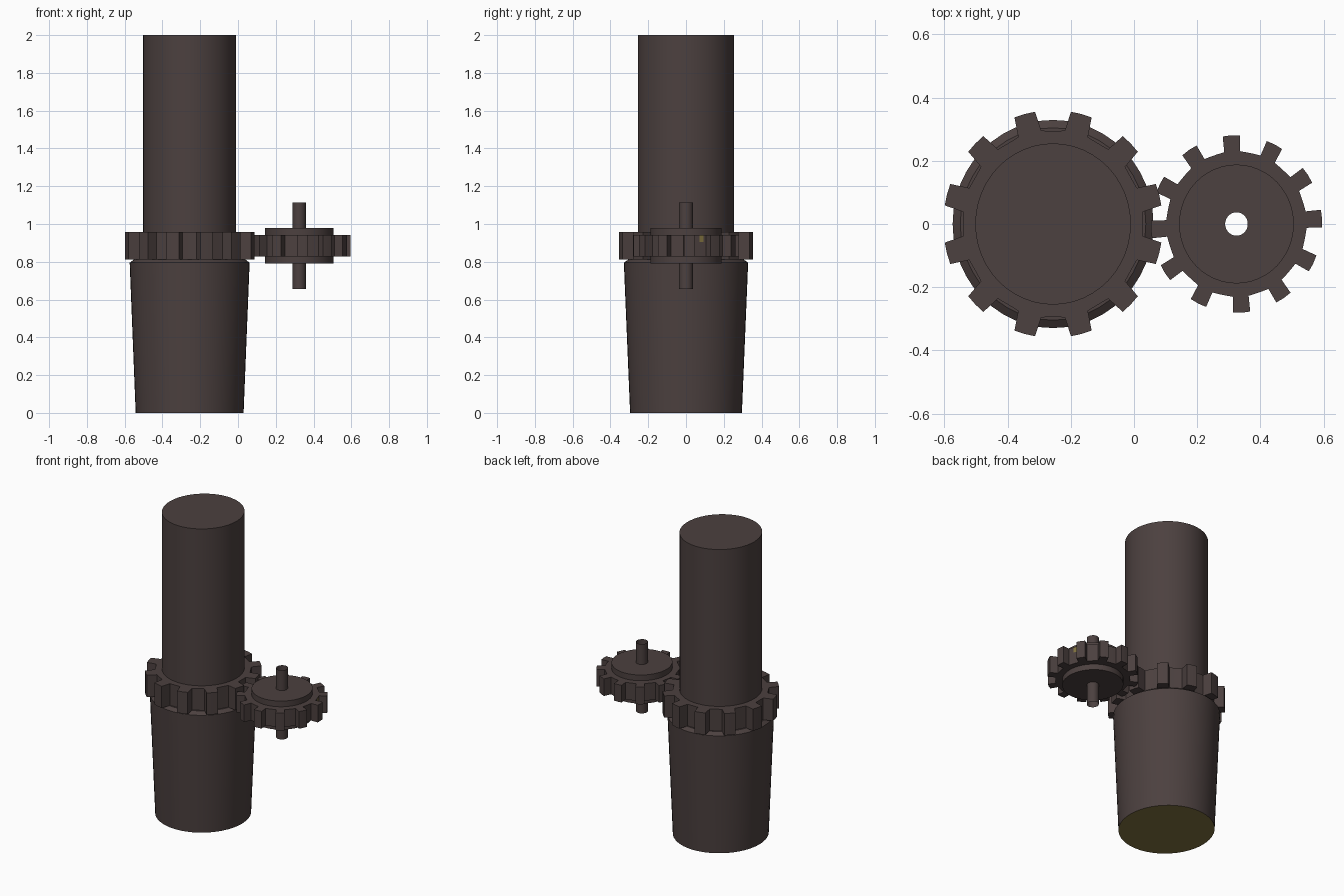
import bpy, bmesh
from math import sin, cos, pi, radians
from mathutils import Vector

cube = bpy.data.objects.get("Cube")
if cube:
    bpy.data.objects.remove(cube)

SQUASH = 0.965          # the round parts are slightly narrower in x
MAIN_X, SIDE_X = -0.256, 0.324


def material(name, color):
    m = bpy.data.materials.new(name)
    m.use_nodes = True
    m.diffuse_color = (*color, 1)
    m.node_tree.nodes["Principled BSDF"].inputs["Base Color"].default_value = (*color, 1)
    return m


brown = material("dark brown metal", (0.072, 0.052, 0.05))
olive = material("olive gold", (0.22, 0.17, 0.05))


def finish(name, bm, x, mats=(brown,), recalc=True):
    if recalc:
        bmesh.ops.recalc_face_normals(bm, faces=bm.faces)
    mesh = bpy.data.meshes.new(name)
    bm.to_mesh(mesh)
    bm.free()
    for m in mats:
        mesh.materials.append(m)
    ob = bpy.data.objects.new(name, mesh)
    ob.location.x = x
    bpy.context.collection.objects.link(ob)
    bpy.ops.object.select_all(action='DESELECT')
    ob.select_set(True)
    bpy.context.view_layer.objects.active = ob
    bpy.ops.object.shade_smooth_by_angle(angle=radians(25))
    return ob


def ring(bm, r, z, n):
    return [bm.verts.new((r * SQUASH * cos(2 * pi * i / n), r * sin(2 * pi * i / n), z))
            for i in range(n)]


def bridge(bm, a, b):
    n = len(a)
    for i in range(n):
        j = (i + 1) % n
        bm.faces.new((a[i], a[j], b[j], b[i]))


def lathe(name, x, profile, n=48, caps=False, loop=False, mats=(brown,)):
    """Turn a list of (radius, z) points about the vertical axis."""
    bm = bmesh.new()
    rings = [ring(bm, r, z, n) for r, z in profile]
    for a, b in zip(rings, rings[1:]):
        bridge(bm, a, b)
    if loop:
        bridge(bm, rings[-1], rings[0])
    if caps:
        bm.faces.new(rings[0][::-1])
        bm.faces.new(rings[-1])
    bm.normal_update()
    for f in bm.faces:      # underside standing on the floor
        if len(mats) > 1 and f.calc_center_median().z < 0.001:
            f.material_index = 1
    return finish(name, bm, x, mats, recalc=caps or loop)


def gear(name, x, teeth, start, bore, root, tip, half_root, half_tip, z0, z1):
    """Toothed ring: straight-sided teeth with curved valleys between them."""
    outer, inner = [], []
    step = 2 * pi / teeth
    for k in range(teeth):
        a = start + k * step
        d, t = Vector((cos(a), sin(a))), Vector((-sin(a), cos(a)))
        pts = [d * root - t * half_root, d * tip - t * half_tip,
               d * (tip + 0.002), d * tip + t * half_tip, d * root + t * half_root]
        v = half_root / root
        pts += [Vector((cos(a + v + (step - 2 * v) * s), sin(a + v + (step - 2 * v) * s))) * root
                for s in (0.33, 0.67)]
        outer += pts
        inner += [p.normalized() * bore for p in pts]
    bm = bmesh.new()

    def loop(points, z):
        return [bm.verts.new((p.x * SQUASH, p.y, z)) for p in points]
    rings = [loop(outer, z0), loop(outer, z1), loop(inner, z1), loop(inner, z0)]
    for i in range(4):
        bridge(bm, rings[i], rings[(i + 1) % 4])
    return finish(name, bm, x)


# Main column: tapered base with bevelled rim, toothed collar, plain upper shaft
lathe("tapered_base", MAIN_X, [(0.296, 0), (0.329, 0.795), (0.304, 0.813)],
      caps=True, mats=(brown, olive))
gear("main_gear", MAIN_X, 12, radians(15), 0.2, 0.295, 0.358, 0.039, 0.035, 0.812, 0.957)
lathe("upper_shaft", MAIN_X, [(0.255, 0.812), (0.255, 2.0)], caps=True)

# Side gear: toothed ring, thick hub and an open hollow axle
gear("side_gear", SIDE_X, 12, radians(3.5), 0.1, 0.229, 0.279, 0.026, 0.028, 0.828, 0.942)
lathe("side_hub", SIDE_X, [(0.037, 0.79), (0.188, 0.79), (0.188, 0.98), (0.037, 0.98)], loop=True)
lathe("side_axle", SIDE_X, [(0.037, 0.655), (0.037, 1.115)], n=24)

# Small gold fleck in one valley of the side gear
bm = bmesh.new()
rows = [[bm.verts.new((0.2305 * SQUASH * cos(radians(a)), 0.2305 * sin(radians(a)), z))
         for a in (18, 24)] for z in (0.905, 0.94)]
bm.faces.new((rows[0][0], rows[0][1], rows[1][1], rows[1][0]))
finish("gold_fleck", bm, SIDE_X, (olive,), recalc=False)
